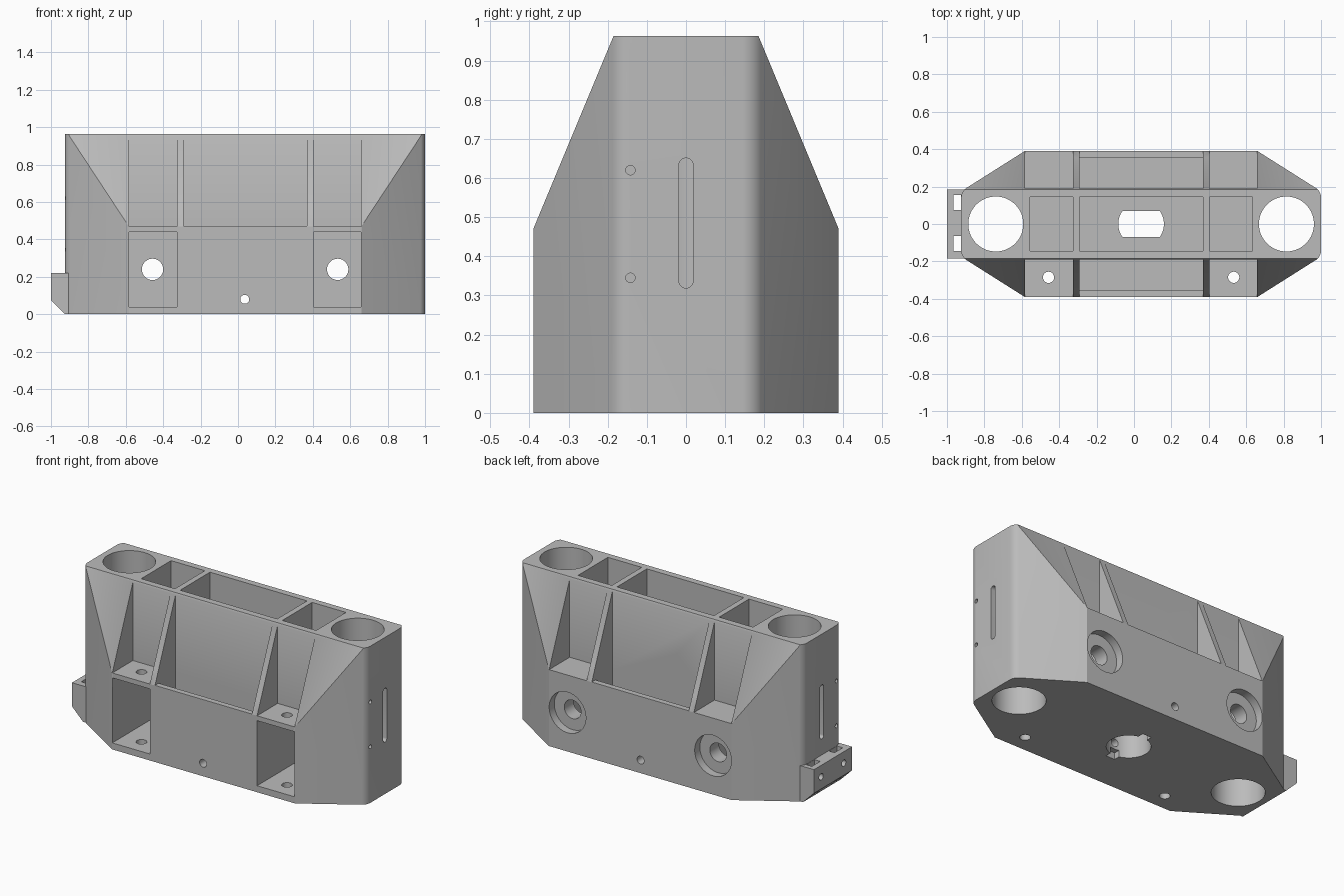
import bpy, bmesh, math
from mathutils import Vector

if "Cube" in bpy.data.objects:
    bpy.data.objects.remove(bpy.data.objects["Cube"], do_unlink=True)

CX = 0.038       # middle of the symmetric housing
TOP = 0.963
SHOULDER = 0.47  # height where the sloped sides start

grey = bpy.data.materials.new("housing grey")
grey.use_nodes = True
colour = (0.5, 0.5, 0.5, 1)
grey.diffuse_color = colour
grey.node_tree.nodes["Principled BSDF"].inputs["Base Color"].default_value = colour


def make_object(name, bm):
    bmesh.ops.recalc_face_normals(bm, faces=bm.faces)
    mesh = bpy.data.meshes.new(name)
    bm.to_mesh(mesh)
    bm.free()
    mesh.materials.append(grey)
    obj = bpy.data.objects.new(name, mesh)
    bpy.context.collection.objects.link(obj)
    return obj


def prism(name, points, vector):
    bm = bmesh.new()
    face = bm.faces.new([bm.verts.new(p) for p in points])
    new = bmesh.ops.extrude_face_region(bm, geom=[face])["geom"]
    verts = [v for v in new if isinstance(v, bmesh.types.BMVert)]
    bmesh.ops.translate(bm, verts=verts, vec=vector)
    return make_object(name, bm)


def box(x0, x1, y0, y1, z0, z1):
    pts = [(x0, y0, z0), (x1, y0, z0), (x1, y1, z0), (x0, y1, z0)]
    return prism("cutter", pts, (0, 0, z1 - z0))


def rod(axis, a, b, r, lo, hi, stretch=0, flat=9, sides=48):
    """Round cutter along an axis; stretch makes a slot, flat clips its width."""
    pts = []
    for i in range(sides):
        t = math.tau * (i + 0.5) / sides
        u = a + r * math.cos(t)
        s = math.sin(t)
        v = b + max(-flat, min(flat, r * s)) + math.copysign(stretch, s)
        pts.append({"x": (lo, u, v), "y": (u, lo, v), "z": (u, v, lo)}[axis])
    return prism("cutter", pts, Vector([(hi - lo) * (axis == k) for k in "xyz"]))


def cut(obj, cutter):
    mod = obj.modifiers.new("cut", "BOOLEAN")
    mod.operation, mod.solver, mod.object = "DIFFERENCE", "EXACT", cutter
    graph = bpy.context.evaluated_depsgraph_get()
    mesh = bpy.data.meshes.new_from_object(obj.evaluated_get(graph))
    obj.modifiers.clear()
    obj.data = mesh
    bpy.data.objects.remove(cutter, do_unlink=True)


# Housing: eight-sided plan with rounded end corners
quarter = [(0.622, 0.39), (0.962, 0.175)]
plan = quarter + [(x, -y) for x, y in quarter[::-1]]
plan += [(-x, -y) for x, y in plan]
housing = prism("housing", [(CX + x, y, 0) for x, y in plan], (0, 0, TOP))
bm = bmesh.new()
bm.from_mesh(housing.data)
ends = [e for e in bm.edges
        if all(abs(v.co.x - CX) > 0.9 for v in e.verts)
        and abs(e.verts[0].co.z - e.verts[1].co.z) > 0.5]
bmesh.ops.bevel(bm, geom=ends, offset=0.03, segments=5, profile=0.5, affect="EDGES")

# Sloped upper front and back
for side in (-1, 1):
    res = bmesh.ops.bisect_plane(
        bm, geom=bm.verts[:] + bm.edges[:] + bm.faces[:],
        plane_co=(0, side * 0.39, SHOULDER),
        plane_no=(0, side * (TOP - SHOULDER), 0.205), clear_outer=True)
    rim = [g for g in res["geom_cut"] if isinstance(g, bmesh.types.BMEdge)]
    bmesh.ops.holes_fill(bm, edges=rim, sides=0)
bmesh.ops.recalc_face_normals(bm, faces=bm.faces)
bm.to_mesh(housing.data)
bm.free()

cutters = []
# Centre pockets: top well, and a deep one behind each sloped side
cutters.append(box(CX - 0.33, CX + 0.33, -0.145, 0.145, SHOULDER, 1.1))
for side in (-1, 1):
    y0, y1 = sorted((side * 0.19, side * 0.355))
    cutters.append(box(CX - 0.33, CX + 0.33, y0, y1, 0.16, 1.1))
    y0, y1 = sorted((side * 0.19, side * 0.5))
    cutters.append(box(CX - 0.33, CX + 0.33, y0, y1, SHOULDER + 0.001, 1.1))

for s in (-1, 1):
    def span(a, b):
        return sorted((CX + s * a, CX + s * b))
    # Side wells and shelves
    cutters.append(box(*span(0.365, 0.595), -0.145, 0.145, SHOULDER, 1.1))
    cutters.append(box(*span(0.365, 0.62), -0.5, -0.19, SHOULDER, 1.1))
    cutters.append(box(*span(0.365, 0.62), 0.19, 0.5, SHOULDER, 1.1))
    # Front windows with bolt holes above and below
    cutters.append(box(*span(0.365, 0.62), -0.5, 0.25, 0.04, 0.44))
    cutters.append(rod("z", CX + s * 0.495, -0.285, 0.03, -0.1, 0.6))
    # Counterbored holes in the back
    cutters.append(rod("y", CX + s * 0.495, 0.24, 0.057, 0.2, 0.5))
    cutters.append(rod("y", CX + s * 0.495, 0.24, 0.125, 0.34, 0.5))
    # Large vertical bores
    cutters.append(rod("z", CX + s * 0.777, 0, 0.147, -0.1, 1.1, sides=64))
    # End slots and pin holes
    lo, hi = span(0.85, 1.05)
    cutters.append(rod("x", 0, 0.485, 0.018, lo, hi, stretch=0.148))
    for z in (0.345, 0.62):
        cutters.append(rod("x", -0.142, z, 0.012, lo, hi, sides=24))

# Centre socket with two keyways, and the flat-sided opening over it
cutters.append(rod("z", CX, 0, 0.122, -0.1, 0.3))
cutters.append(rod("z", CX, 0, 0.122, 0.25, 0.6, flat=0.07))
cutters.append(box(CX - 0.03, CX + 0.03, -0.155, 0.155, -0.1, 0.04))
# Small hole from front to back
cutters.append(rod("y", CX - 0.002, 0.08, 0.024, -0.5, 0.5, sides=32))
for cutter in cutters:
    cut(housing, cutter)

# End bracket with chamfered lower edge
profile = [(-1, 0.075), (-0.925, 0), (-0.905, 0), (-0.905, 0.22), (-1, 0.22)]
bracket = prism("end_bracket", [(x, -0.185, z) for x, z in profile], (0, 0.37, 0))
for y in (-0.105, 0.115):
    cut(bracket, box(-0.965, -0.926, y - 0.04, y + 0.04, -0.1, 0.4))
    cut(bracket, rod("x", y, 0.15, 0.02, -1.1, -0.95, sides=24))

# Smooth the round walls, keep the edges sharp
bpy.ops.object.select_all(action="DESELECT")
for obj in (housing, bracket):
    obj.select_set(True)
    bpy.context.view_layer.objects.active = obj
bpy.ops.object.shade_smooth_by_angle(angle=math.radians(25))
